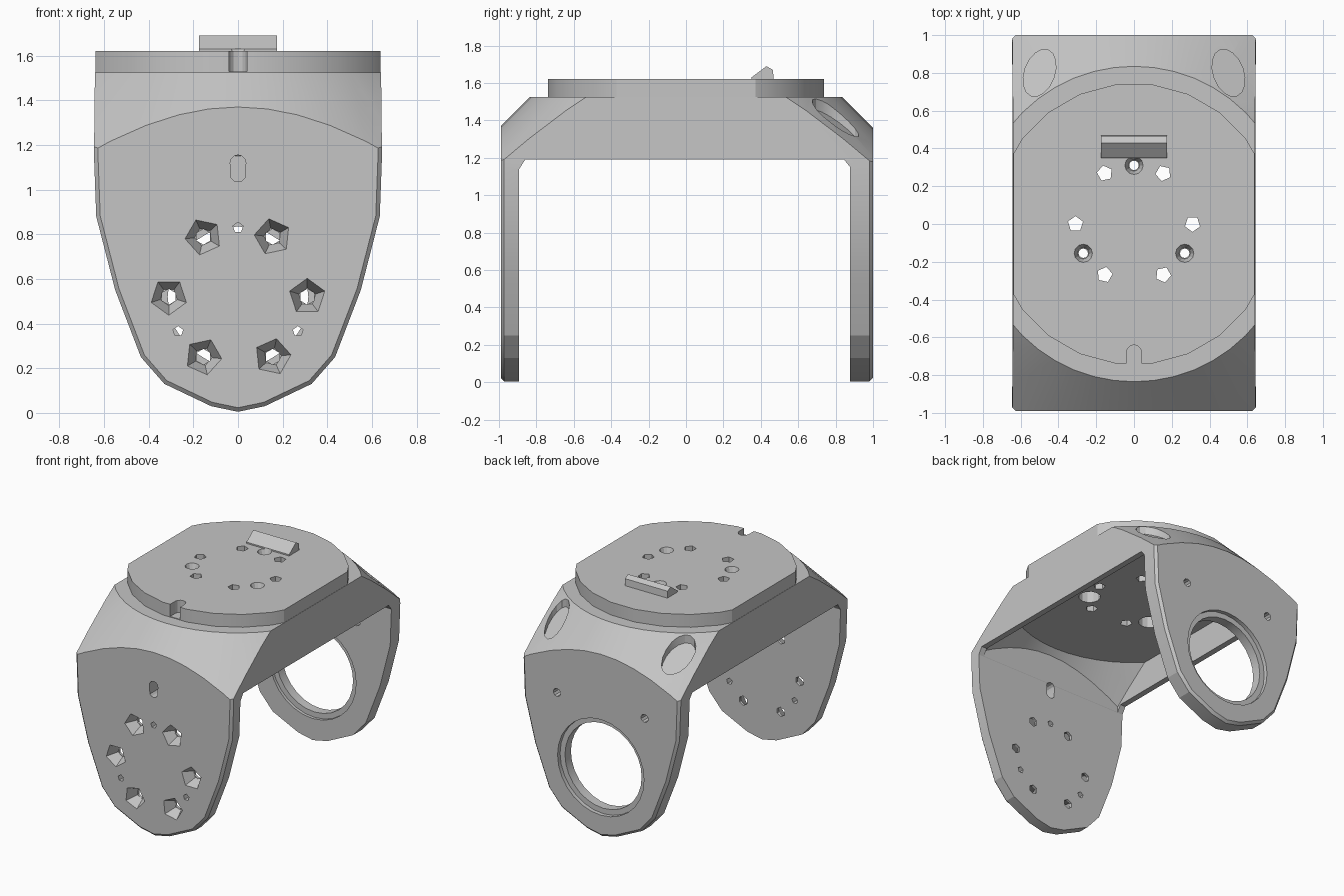
import bpy, bmesh, math
from mathutils import Matrix, Vector

cube = bpy.data.objects.get("Cube")
if cube:
    bpy.data.objects.remove(cube, do_unlink=True)

grey = bpy.data.materials.new("plain grey")
grey.use_nodes = True
colour = (0.56, 0.56, 0.56, 1)
grey.diffuse_color = colour
grey.node_tree.nodes["Principled BSDF"].inputs["Base Color"].default_value = colour


def finish(name, bm):
    bmesh.ops.recalc_face_normals(bm, faces=bm.faces)
    mesh = bpy.data.meshes.new(name)
    bm.to_mesh(mesh)
    bm.free()
    mesh.materials.append(grey)
    obj = bpy.data.objects.new(name, mesh)
    bpy.context.collection.objects.link(obj)
    return obj


def frustum(name, start, end, r1, r2, sides=24, turn=0):
    """Cone or cylinder running from start to end."""
    start, end = Vector(start), Vector(end)
    axis = end - start
    bm = bmesh.new()
    mat = (Matrix.Translation((start + end) / 2)
           @ axis.to_track_quat('Z', 'Y').to_matrix().to_4x4()
           @ Matrix.Rotation(turn, 4, 'Z'))
    bmesh.ops.create_cone(bm, cap_ends=True, segments=sides, radius1=r1,
                          radius2=r2, depth=axis.length, matrix=mat)
    return finish(name, bm)


def box(name, low, high):
    low, high = Vector(low), Vector(high)
    bm = bmesh.new()
    bmesh.ops.create_cube(bm, size=1, matrix=Matrix.Translation((low + high) / 2)
                          @ Matrix.Diagonal((*(high - low), 1)))
    return finish(name, bm)


def prism(name, points, extrude, rim=0):
    """Extruded outline, with an optional chamfer round both ends."""
    bm = bmesh.new()
    face = bm.faces.new([bm.verts.new(p) for p in points])
    top = bmesh.ops.extrude_face_region(bm, geom=[face])["geom"]
    verts = [v for v in top if isinstance(v, bmesh.types.BMVert)]
    bmesh.ops.translate(bm, verts=verts, vec=extrude)
    if rim:
        along = Vector(extrude).normalized()
        edges = [e for e in bm.edges
                 if abs((e.verts[0].co - e.verts[1].co).dot(along)) < 0.001]
        bmesh.ops.bevel(bm, geom=edges, offset=rim, segments=1, affect='EDGES')
    return finish(name, bm)


def combine(target, tool, operation='DIFFERENCE'):
    """Apply a boolean, then discard the tool."""
    mod = target.modifiers.new("cut", 'BOOLEAN')
    mod.operation, mod.object, mod.solver = operation, tool, 'EXACT'
    bpy.context.view_layer.objects.active = target
    bpy.ops.object.modifier_apply(modifier=mod.name)
    bpy.data.objects.remove(tool, do_unlink=True)


# Bracket: tapered leg outline run front to back
side = [(0.64, 1.6), (0.645, 1.15), (0.635, 0.88), (0.55, 0.55), (0.435, 0.25),
        (0.33, 0.13), (0.12, 0.03)]
outline = side + [(0, 0.005)] + [(-x, z) for x, z in reversed(side)]
bracket = prism("bracket", [(x, -0.99, z) for x, z in outline], (0, 1.99, 0), rim=0.018)

# Sloping conical shoulders
combine(bracket, frustum("shoulder", (0, 0, -0.5), (0, 0, 1.525), 2.86, 0.835, 48), 'INTERSECT')

# Opening between the legs, with cut corners, and the hollow under the top
gap = [(-0.892, -1), (-0.892, 1.14), (-0.86, 1.19), (0.845, 1.19), (0.878, 1.15), (0.878, -1)]
combine(bracket, prism("opening", [(-1, y, z) for y, z in gap], (2, 0, 0)))
hollow = frustum("hollow", (0, 0, 1.0), (0, 0, 1.41), 1.26, 0.85, 48)
combine(hollow, box("hollow_limits", (-0.6, -0.89, 1.1), (0.6, 0.876, 1.6)), 'INTERSECT')
combine(bracket, hollow)

# Raised round pad with flat sides and a front notch
pad = frustum("pad", (0, 0, 1.5), (0, 0, 1.62), 0.745, 0.745, 24, math.pi / 24)
combine(pad, box("pad_limits", (-0.639, -1, 1), (0.639, 1, 2)), 'INTERSECT')
combine(pad, box("notch", (-0.04, -1, 1.53), (0.04, -0.68, 2)))
combine(pad, frustum("notch_end", (0, -0.68, 1.53), (0, -0.68, 2), 0.04, 0.04, 12))
combine(bracket, pad, 'UNION')

# Wedge lug at the back of the pad
lug = [(0.35, 1.6), (0.35, 1.63), (0.43, 1.69), (0.465, 1.67), (0.47, 1.6)]
combine(bracket, prism("lug", [(-0.175, y, z) for y, z in lug], (0.35, 0, 0)), 'UNION')

# Pad holes: six angular ones and three round ones, sunk above and bored wide below
for i in range(6):
    a = i * math.pi / 3
    x, y = 0.31 * math.cos(a), 0.31 * math.sin(a)
    combine(bracket, frustum("pad_hole", (x, y, 1.3), (x, y, 1.65), 0.042, 0.042, 5, a))
for i in range(3):
    a = math.pi / 2 + i * math.tau / 3
    x, y = 0.31 * math.cos(a), 0.31 * math.sin(a)
    combine(bracket, frustum("screw_hole", (x, y, 1.3), (x, y, 1.65), 0.025, 0.025, 12))
    combine(bracket, frustum("screw_sink", (x, y, 1.57), (x, y, 1.63), 0.03, 0.052, 12))
    combine(bracket, frustum("screw_bore", (x, y, 1.3), (x, y, 1.5), 0.075, 0.075, 12))

# Front leg holes: six faceted countersinks and three small pins round one centre
HUB = 0.52
for i in range(6):
    a = i * math.pi / 3
    x, z = 0.31 * math.cos(a), HUB + 0.31 * math.sin(a)
    combine(bracket, frustum("bolt_hole", (x, -1.1, z), (x, -0.8, z), 0.035, 0.035, 6))
    combine(bracket, frustum("bolt_sink", (x, -1.0, z), (x, -0.91, z), 0.088, 0.04, 5, a))
for i in range(3):
    a = math.pi / 2 + i * math.tau / 3
    x, z = 0.31 * math.cos(a), HUB + 0.31 * math.sin(a)
    combine(bracket, frustum("pin_hole", (x, -1.1, z), (x, -0.8, z), 0.024, 0.024, 5))

# Upright slot above the bolt circle
slot = [(0.035 * math.cos(a), -1.1, 1.095 + 0.035 * math.sin(a) + (0.025 if i < 7 else -0.025))
        for i, a in enumerate(k * math.pi / 6 for k in range(12))]
combine(bracket, prism("slot", slot, (0, 0.3, 0)))

# Back leg: bearing opening stepped on both faces, and two small holes
combine(bracket, frustum("bearing_opening", (0, 0.7, HUB), (0, 1.1, HUB), 0.315, 0.315, 28))
for start, end in ((0.97, 1.1), (0.8, 0.9)):
    combine(bracket, frustum("bearing_step", (0, start, HUB), (0, end, HUB), 0.355, 0.355, 28))
for s in (-1, 1):
    combine(bracket, frustum("back_hole", (s * 0.36, 0.7, 0.98), (s * 0.36, 1.1, 0.98),
                             0.03, 0.03, 10))
    # Oval pocket whose floor follows the shoulder
    bm = bmesh.new()
    bmesh.ops.create_cone(bm, cap_ends=True, segments=16, radius1=1, radius2=1, depth=0.3,
                          matrix=Matrix.Rotation(s * 0.35, 4, 'Z') @ Matrix.Diagonal((0.08, 0.13, 1, 1)))
    for v in bm.verts:
        v.co.z -= 0.8 * v.co.y + 0.5 * s * v.co.x
    bmesh.ops.translate(bm, verts=bm.verts, vec=(s * 0.5, 0.8, 1.51))
    combine(bracket, finish("pocket", bm))

# Keep one grey and sharp edges
bracket.data.materials.clear()
bracket.data.materials.append(grey)
bpy.ops.object.select_all(action='DESELECT')
bracket.select_set(True)
bpy.context.view_layer.objects.active = bracket
bpy.ops.object.shade_smooth_by_angle(angle=math.radians(20))
